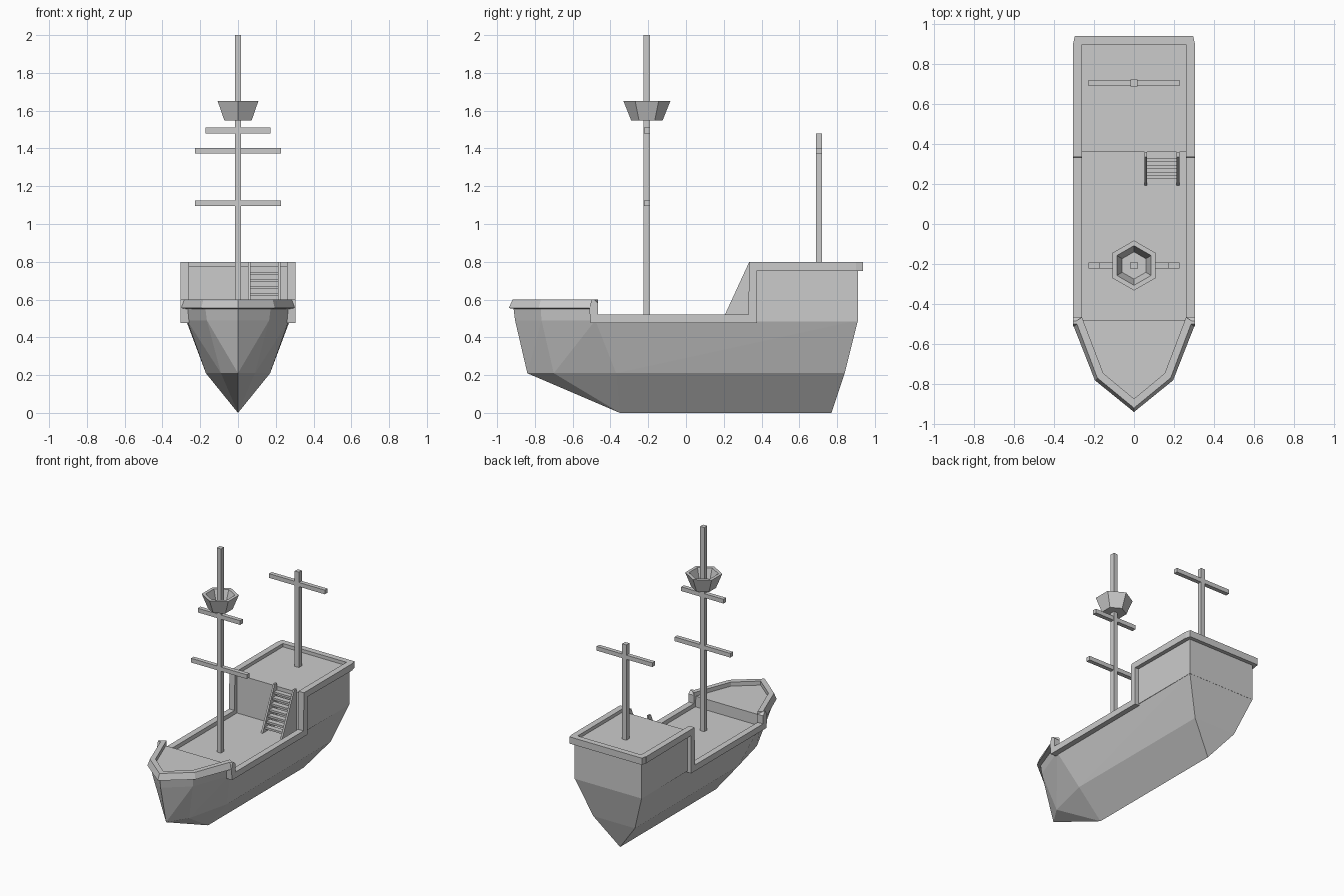
import bpy, bmesh, math

if "Cube" in bpy.data.objects:
    bpy.data.objects.remove(bpy.data.objects["Cube"])


def finish(name, bm):
    bmesh.ops.remove_doubles(bm, verts=bm.verts, dist=1e-5)
    bmesh.ops.dissolve_degenerate(bm, edges=bm.edges, dist=1e-5)
    bmesh.ops.recalc_face_normals(bm, faces=bm.faces)
    me = bpy.data.meshes.new(name)
    bm.to_mesh(me)
    bm.free()
    ob = bpy.data.objects.new(name, me)
    bpy.context.collection.objects.link(ob)
    return ob


def box(name, x0, x1, y0, y1, z0, z1):
    bm = bmesh.new()
    bmesh.ops.create_cube(bm, size=1)
    for v in bm.verts:
        v.co = ((x0 + x1) / 2 + v.co.x * (x1 - x0),
                (y0 + y1) / 2 + v.co.y * (y1 - y0),
                (z0 + z1) / 2 + v.co.z * (z1 - z0))
    return finish(name, bm)


def loft(name, rings, loop=False):
    """Skin closed rings of points; cap the ends or join last to first."""
    bm = bmesh.new()
    vs = [[bm.verts.new(p) for p in r] for r in rings]
    n = len(rings[0])
    pairs = list(zip(vs, vs[1:])) + ([(vs[-1], vs[0])] if loop else [])
    for a, b in pairs:
        for i in range(n):
            j = (i + 1) % n
            bm.faces.new((a[i], a[j], b[j], b[i]))
    if not loop:
        bm.faces.new(vs[0])
        bm.faces.new(vs[-1])
    return finish(name, bm)


def side_profile(name, pts, x0, x1):
    return loft(name, [[(x, y, z) for y, z in pts] for x in (x0, x1)])


def ring(half, z):
    """Mirror a half outline that starts on the centre line."""
    pts = half + [(-x, y) for x, y in reversed(half[1:])]
    return [(x, y, z) for x, y in pts]


# Hull: keel, chine and deck outlines, with symmetric bow facets
levels = [ring([(0, -.35), (0, -.35), (0, -.35), (0, .77)], 0),
          ring([(0, -.84), (.09, -.70), (.17, -.37), (.17, .84)], .21),
          ring([(0, -.905), (.165, -.765), (.27, -.48), (.275, .91)], .49)]
bm = bmesh.new()
rows = [[bm.verts.new(p) for p in r] for r in levels]
for a, b in zip(rows, rows[1:]):
    for i in range(7):
        j = (i + 1) % 7
        if i == 3:
            bm.faces.new((a[i], a[j], b[j], b[i]))
        elif i < 3:
            bm.faces.new((a[i], a[j], b[j]))
            bm.faces.new((a[i], b[j], b[i]))
        else:
            bm.faces.new((a[i], a[j], b[i]))
            bm.faces.new((a[j], b[j], b[i]))
bm.faces.new(rows[-1])
finish("hull", bm)

# Raised bow deck and quarterdeck
loft("bow_deck", [ring([(0, -.905), (.165, -.765), (.27, -.48)], .49),
                  ring([(0, -.915), (.175, -.77), (.28, -.48)], .57)])
box("quarterdeck", -.275, .275, .36, .91, .485, .775)

# Stepped side rails
rail = [(.90, .75), (.90, .80), (.335, .80), (.33, .52), (-.465, .52),
        (-.465, .58), (-.485, .60), (-.50, .60), (-.512, .55),
        (-.505, .475), (.375, .475), (.375, .755)]
for s, side in ((1, "right"), (-1, "left")):
    side_profile("rail_" + side, rail, s * .26, s * .305)

# Stern rail with slightly tapered corners
loft("stern_rail", [[(-.305, .895, z), (.305, .895, z), (.295, .938, z),
                     (-.295, .938, z)] for z in (.75, .80)])

# Bow rail: a sloped band swept round the prow
outer = [(.305, -.50), (.195, -.78), (0, -.938)]
crest = [(.29, -.485), (.183, -.768), (0, -.918)]
inner = [(.26, -.465), (.153, -.745), (0, -.872)]
sections = []
for o, c, n in zip(outer, crest, inner):
    sections.append([(*n, .545), (*o, .555), (*c, .60), (*n, .60)])
sections += [[(-x, y, z) for x, y, z in sec] for sec in sections[1::-1]]
loft("bow_rail", sections)

# Masts and yards
W = .017
MAIN, MIZZEN = -.207, .704
box("main_mast", -W, W, MAIN - W, MAIN + W, .48, 2)
box("mizzen_mast", -W, W, MIZZEN - W, MIZZEN + W, .77, 1.48)
for name, y, z, h in (("main_lower_yard", MAIN, 1.11, .228),
                      ("main_upper_yard", MAIN, 1.495, .173),
                      ("mizzen_yard", MIZZEN, 1.388, .228)):
    box(name, -h, h, y - .0155, y + .0155, z - .0155, z + .0155)


# Hexagonal lookout basket
def hexagon(r, z):
    return [(r * math.sin(i * math.pi / 3), MAIN + r * math.cos(i * math.pi / 3), z)
            for i in range(6)]


loft("lookout_basket", [hexagon(.083, 1.547), hexagon(.125, 1.652),
                        hexagon(.099, 1.652), hexagon(.068, 1.565)])

# Stairs up to the quarterdeck
for x, side in ((.053, "left"), (.213, "right")):
    side_profile("stair_side_" + side,
                 [(.19, .485), (.335, .80), (.36, .80), (.36, .485)], x, x + .013)
STEPS = 7
for i in range(STEPS):
    z = .525 + i * .037
    y = .205 + (z - .485) * .46
    box("stair_tread_%d" % (i + 1), .06, .22, y, y + .04, z - .015, z)
